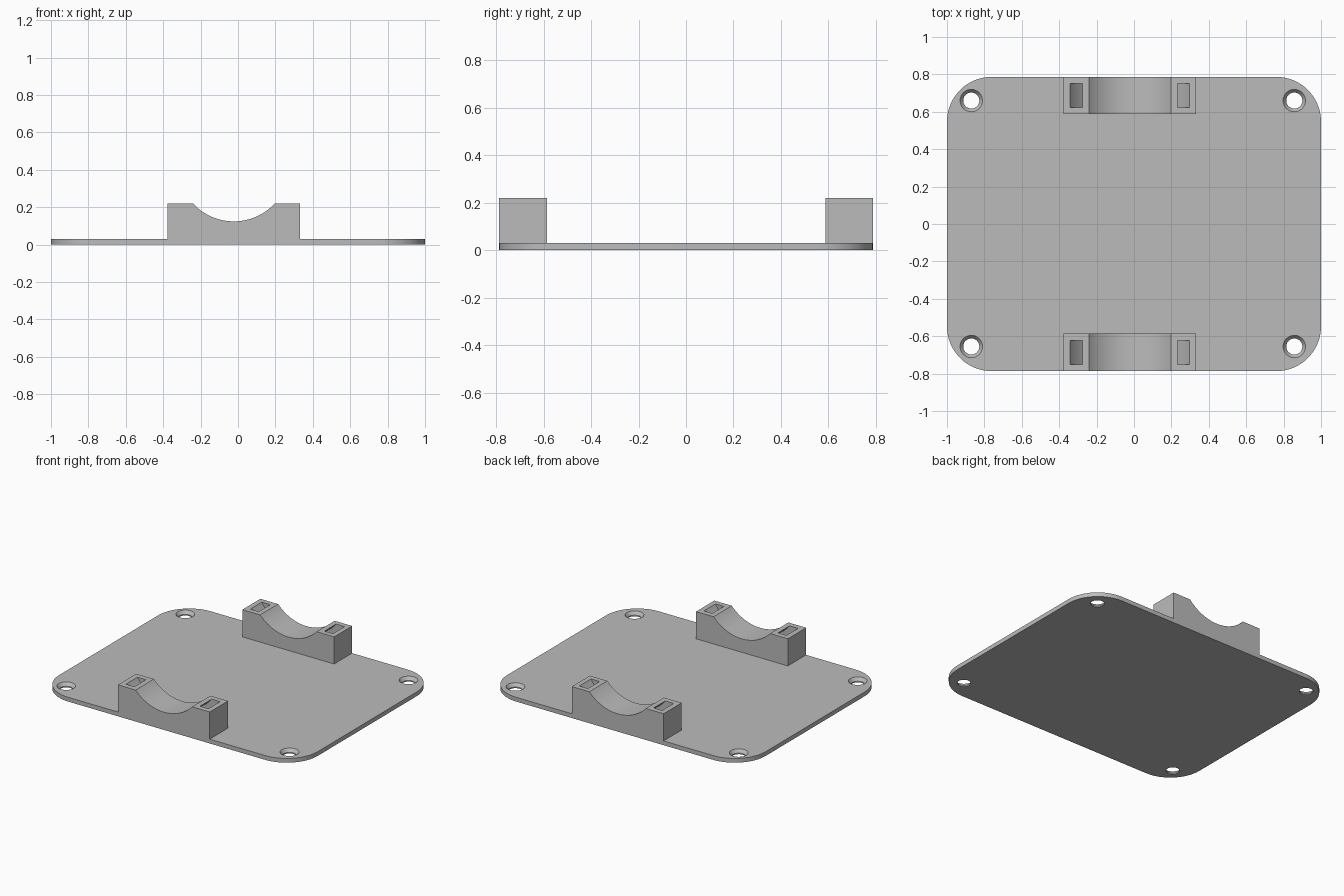
import bpy, bmesh
from math import sin, cos, pi, asin, acos

default = bpy.data.objects.get("Cube")
if default:
    bpy.data.objects.remove(default)

grey = bpy.data.materials.new("light grey")
grey.use_nodes = True
COLOUR = (0.5, 0.5, 0.5, 1)
grey.diffuse_color = COLOUR
grey.node_tree.nodes["Principled BSDF"].inputs["Base Color"].default_value = COLOUR

HALF_X, HALF_Y, PLATE_TOP, BLOCK_TOP = 1.0, 0.787, 0.03, 0.22
SADDLE_X, SADDLE_Z, SADDLE_R = -0.022, 0.421, 0.297
SLOT_INNER, SLOT_OUTER = 0.324, 0.378


def arc(cx, cy, r, a0, a1, n):
    return [(cx + r * cos(a0 + (a1 - a0) * i / n),
             cy + r * sin(a0 + (a1 - a0) * i / n)) for i in range(n + 1)]


def make_object(name, bm):
    bmesh.ops.recalc_face_normals(bm, faces=bm.faces)
    mesh = bpy.data.meshes.new(name)
    bm.to_mesh(mesh)
    bm.free()
    obj = bpy.data.objects.new(name, mesh)
    bpy.context.collection.objects.link(obj)
    mesh.materials.append(grey)
    return obj


def loft(name, rings):
    """Solid through matching rings of points, capped at both ends."""
    bm = bmesh.new()
    loops = [[bm.verts.new(p) for p in ring] for ring in rings]
    n = len(loops[0])
    for a, b in zip(loops, loops[1:]):
        for i in range(n):
            j = (i + 1) % n
            bm.faces.new((a[i], a[j], b[j], b[i]))
    bm.faces.new(loops[0])
    bm.faces.new(loops[-1])
    return make_object(name, bm)


def cut(target, cutter):
    mod = target.modifiers.new("cut", "BOOLEAN")
    mod.operation, mod.solver, mod.object = "DIFFERENCE", "EXACT", cutter
    bpy.context.view_layer.objects.active = target
    bpy.ops.object.modifier_apply(modifier=mod.name)
    bpy.data.objects.remove(cutter)


def smooth(obj):
    bpy.ops.object.select_all(action="DESELECT")
    obj.select_set(True)
    bpy.context.view_layer.objects.active = obj
    bpy.ops.object.shade_smooth_by_angle(angle=pi / 6)


# Base plate with rounded corners
R = 0.24
outline = []
for k, (sx, sy) in enumerate([(1, 1), (-1, 1), (-1, -1), (1, -1)]):
    outline += arc(sx * (HALF_X - R), sy * (HALF_Y - R), R, k * pi / 2, (k + 1) * pi / 2, 16)
plate = loft("base_plate", [[(x, y, z) for x, y in outline] for z in (0, PLATE_TOP)])

# Countersunk screw holes
for hx in (-0.87, 0.857):
    for hy in (-0.655, 0.66):
        levels = [(-0.02, 0.043), (0.008, 0.043), (PLATE_TOP, 0.06), (PLATE_TOP + 0.02, 0.06)]
        cutter = loft("hole_cutter", [[(x, y, z) for x, y in arc(hx, hy, r, 0, 2 * pi, 32)[:-1]]
                                      for z, r in levels])
        cut(plate, cutter)
smooth(plate)

# Saddle blocks, each with a curved strap tunnel under the cradle
half = acos((SADDLE_Z - BLOCK_TOP) / SADDLE_R)
down = -pi / 2
LEFT, RIGHT = -0.378, 0.332
saddle = [(LEFT, PLATE_TOP), (LEFT, BLOCK_TOP)]
saddle += arc(SADDLE_X, SADDLE_Z, SADDLE_R, down - half, down + half, 32)
saddle += [(RIGHT, BLOCK_TOP), (RIGHT, PLATE_TOP)]
tunnel = arc(SADDLE_X, SADDLE_Z, SLOT_OUTER, -pi, 0, 48)
tunnel += arc(SADDLE_X, SADDLE_Z, SLOT_INNER, 0, -pi, 48)
for name, y0, y1 in (("front_saddle", -HALF_Y, -0.585), ("back_saddle", 0.588, HALF_Y)):
    block = loft(name, [[(x, y, z) for x, z in saddle] for y in (y0, y1)])
    mid = (y0 + y1) / 2
    cutter = loft("strap_cutter", [[(x, y, z) for x, z in tunnel]
                                   for y in (mid - 0.064, mid + 0.064)])
    cut(block, cutter)
    smooth(block)
